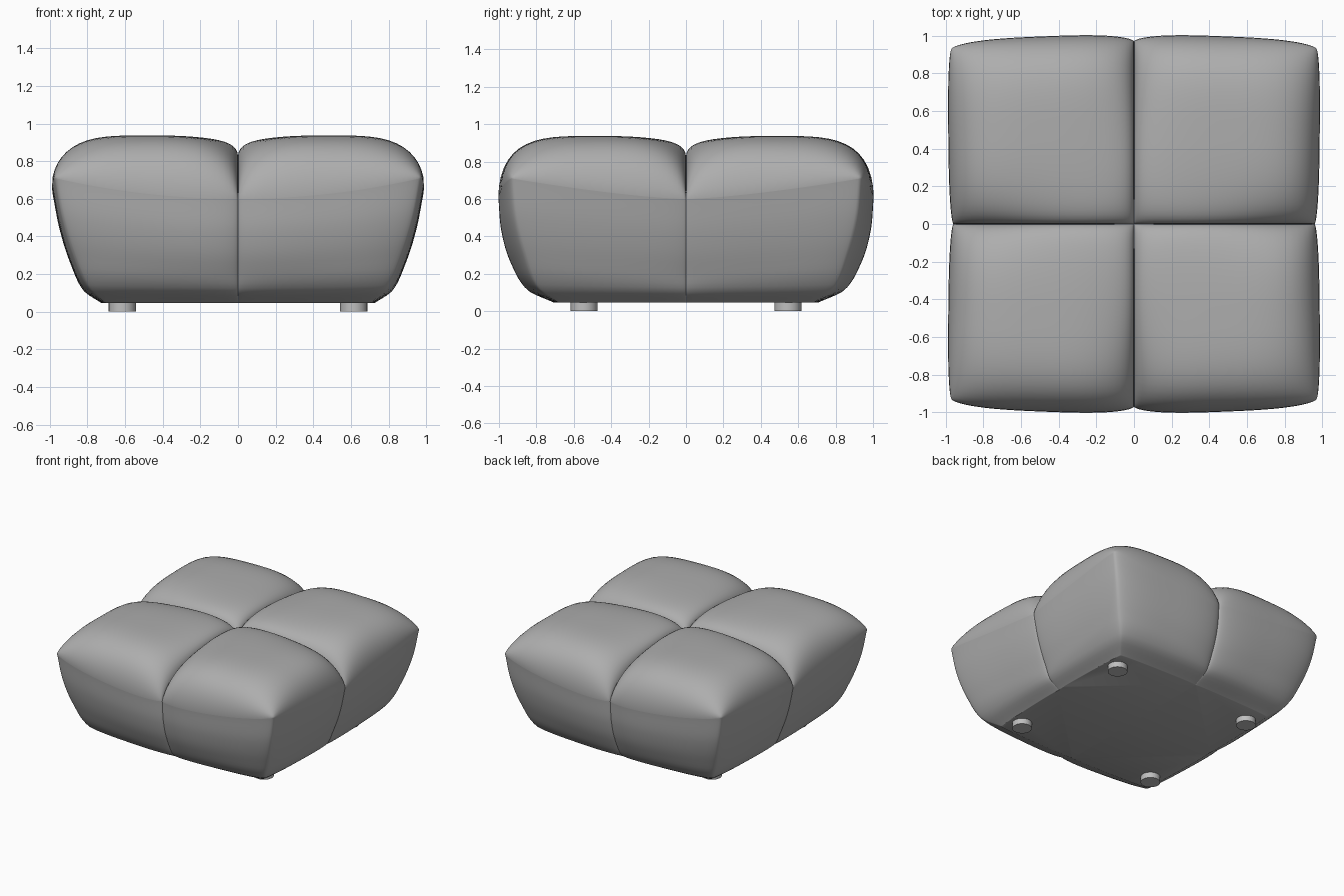
import bpy, bmesh, math
from mathutils import Vector

if "Cube" in bpy.data.objects:
    bpy.data.objects.remove(bpy.data.objects["Cube"])

N = 28            # grid steps per panel
Z0 = 0.045        # underside height
T = [0, 0.12, 0.38, 0.68, 1]
CORNER_X = [0.70, 0.79, 0.87, 0.93, 0.97]
CORNER_Y = [0.68, 0.79, 0.86, 0.91, 0.93]
SIDE_OUT = [0.72, 0.82, 0.895, 0.95, 0.987]
FRONT_OUT = [0.70, 0.84, 0.93, 0.98, 0.997]


def material(name, rgb):
    m = bpy.data.materials.new(name)
    m.diffuse_color = (*rgb, 1)
    m.use_nodes = True
    m.node_tree.nodes["Principled BSDF"].inputs["Base Color"].default_value = m.diffuse_color
    return m


def curve(vals, t):
    """Smooth interpolation through a short profile."""
    i = max(k for k in range(len(T) - 1) if t >= T[k])
    slope = lambda k: ((vals[min(k + 1, 4)] - vals[max(k - 1, 0)]) /
                       (T[min(k + 1, 4)] - T[max(k - 1, 0)]))
    h = T[i + 1] - T[i]
    u = (t - T[i]) / h
    return ((2*u**3 - 3*u**2 + 1) * vals[i] + (u**3 - 2*u**2 + u) * h * slope(i)
            + (3*u**2 - 2*u**3) * vals[i + 1] + (u**3 - u**2) * h * slope(i + 1))


def puff(s, p):
    """Pillow bulge: zero at both seams, steep there, flat in the middle."""
    return max(0.0, 1 - abs(2 * s - 1) ** 3) ** p


def wall(s, t, out, corner, along, rise):
    """Distance along the wall, distance outward and height of a side panel."""
    o, c = curve(out, t), curve(corner, t)
    crease = o - 0.027 * min(1, t * 4)
    d = crease * (1 - s) + c * s + (o - (crease + c) / 2) * puff(s, 0.6)
    z = Z0 + (0.60 + 0.11 * s ** rise - Z0) * t
    return s * curve(along, t), d, z


def front(s, t):
    a, d, z = wall(s, t, FRONT_OUT, CORNER_Y, CORNER_X, 2.0)
    return Vector((a, -d, z))


def side(s, t):
    a, d, z = wall(s, t, SIDE_OUT, CORNER_X, CORNER_Y, 1.4)
    return Vector((d, -a, z))


def crease(edge, q):
    """Valley line from the centre of the seat to the middle of an edge."""
    p = edge * q
    p.z = 0.76 * (1 - q) + 0.60 * q + 0.13 * max(0, 4 * q * (1 - q)) ** 0.7
    return p


def top(s, q):
    """Seat panel stretched between two wall seams and two valleys."""
    f, r = front(s, 1), side(q, 1)
    cy, cx = crease(front(0, 1), q), crease(side(0, 1), s)
    mid = Vector((0, 0, 0.76))
    p = (cx * (1 - q) + f * q + cy * (1 - s) + r * s
         - (mid * (1 - s) * (1 - q) + side(0, 1) * s * (1 - q)
            + front(0, 1) * (1 - s) * q + front(1, 1) * s * q))
    p.z += (0.937 - p.z) * puff(s, 0.45) * puff(q, 0.45)
    return p


def panel(bm, fn):
    """Grid patch with rows packed toward its seams."""
    e = [(1 - math.cos(math.pi * i / N)) / 2 for i in range(N + 1)]
    g = [[bm.verts.new(fn(a, b)) for a in e] for b in e]
    for j in range(N):
        for i in range(N):
            bm.faces.new((g[j][i], g[j][i + 1], g[j + 1][i + 1], g[j + 1][i]))
    return g


def finish(bm, name, mat, angle):
    me = bpy.data.meshes.new(name)
    bm.to_mesh(me)
    bm.free()
    ob = bpy.data.objects.new(name, me)
    bpy.context.collection.objects.link(ob)
    me.materials.append(mat)
    bpy.ops.object.select_all(action='DESELECT')
    ob.select_set(True)
    bpy.context.view_layer.objects.active = ob
    bpy.ops.object.shade_smooth_by_angle(angle=math.radians(angle))
    # repeat the quarter on all four sides
    m = ob.modifiers.new("four_quarters", 'MIRROR')
    m.use_axis = (True, True, False)
    m.use_mirror_merge = False
    return ob


fabric = material("grey_fabric", (0.42, 0.42, 0.42))
foot_mat = material("light_grey_foot", (0.52, 0.52, 0.52))

# Cushion quarter: front wall, side wall, seat and flat underside
bm = bmesh.new()
gf, gs = panel(bm, front), panel(bm, side)
panel(bm, top)
centre = bm.verts.new((0, 0, Z0))
bm.faces.new([centre] + gf[0] + gs[0][-2::-1])
bmesh.ops.remove_doubles(bm, verts=bm.verts, dist=0.00005)
bmesh.ops.recalc_face_normals(bm, faces=bm.faces)
finish(bm, "cushion", fabric, 35)

# Short round foot
bm = bmesh.new()
bmesh.ops.create_cone(bm, cap_ends=True, segments=32, radius1=0.072,
                      radius2=0.072, depth=0.05)
bmesh.ops.translate(bm, verts=bm.verts, vec=(0.615, -0.545, 0.025))
finish(bm, "foot", foot_mat, 35)
